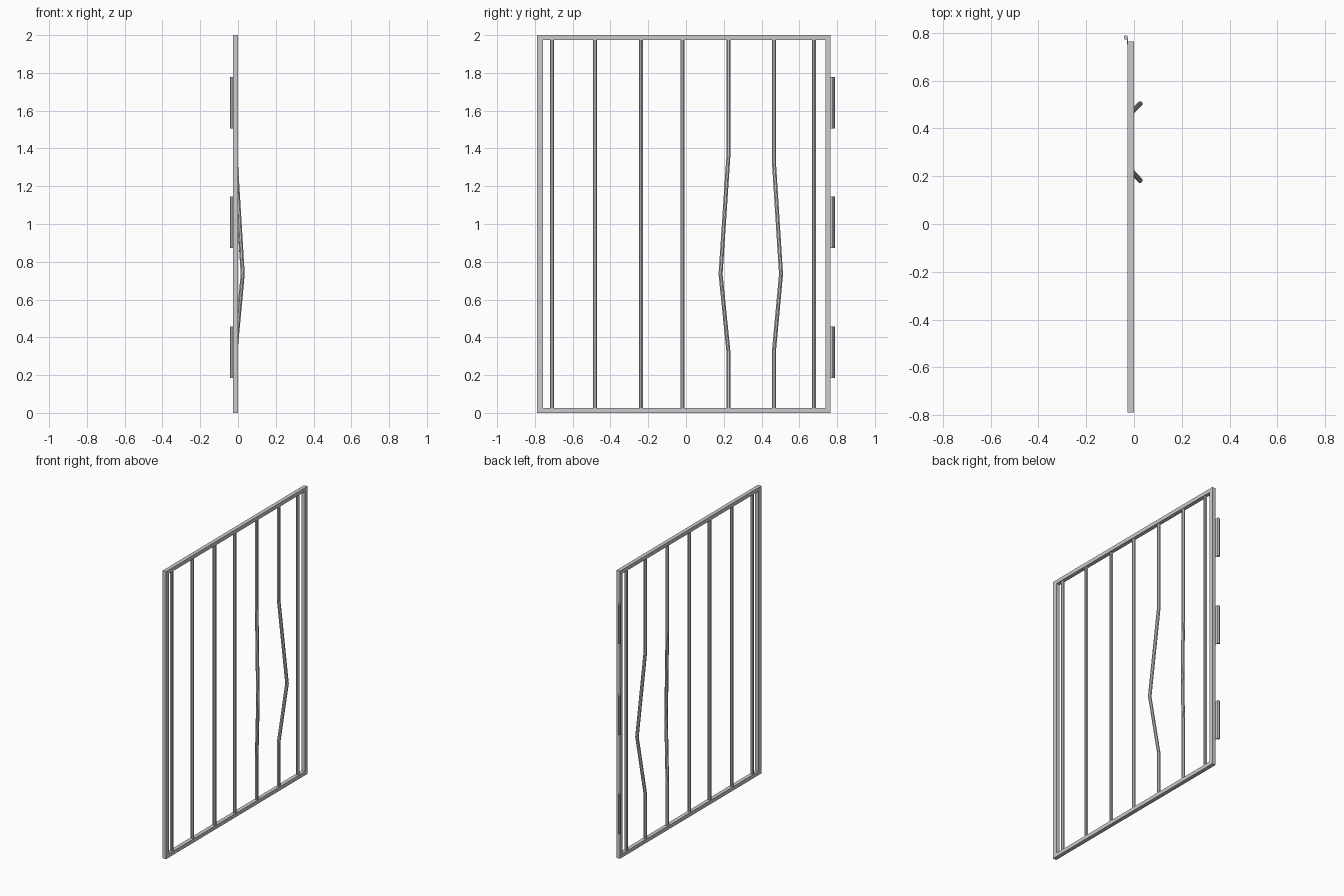
import bpy, bmesh, math
from mathutils import Vector

if "Cube" in bpy.data.objects:
    bpy.data.objects.remove(bpy.data.objects["Cube"])

X0, X1 = -0.027, 0.0          # frame depth
XC = (X0 + X1) / 2
Y0, Y1 = -0.79, 0.764         # frame width
T = 0.026                     # frame rail thickness


def finish(name, bm):
    bmesh.ops.recalc_face_normals(bm, faces=bm.faces[:])
    me = bpy.data.meshes.new(name)
    bm.to_mesh(me)
    bm.free()
    ob = bpy.data.objects.new(name, me)
    bpy.context.collection.objects.link(ob)
    return ob


def box(name, lo, hi):
    bm = bmesh.new()
    bmesh.ops.create_cube(bm, size=1)
    for v in bm.verts:
        v.co = Vector([lo[i] + (v.co[i] + 0.5) * (hi[i] - lo[i]) for i in range(3)])
    return finish(name, bm)


def rod(name, path, r, sides=8):
    """Upright faceted rod swept through a list of centre points."""
    bm = bmesh.new()
    rings = []
    for p in path:
        rings.append([bm.verts.new((p[0] + r * math.cos(a), p[1] + r * math.sin(a), p[2]))
                      for a in (2 * math.pi * (k + 0.5) / sides for k in range(sides))])
    for a, b in zip(rings, rings[1:]):
        for k in range(sides):
            n = (k + 1) % sides
            bm.faces.new((a[k], a[n], b[n], b[k]))
    bm.faces.new(rings[0])
    bm.faces.new(rings[-1])
    return finish(name, bm)


# Outer frame
box("bottom_rail", (X0, Y0, 0), (X1, Y1, T))
box("top_rail", (X0, Y0, 2 - T), (X1, Y1, 2))
box("latch_post", (X0, Y0, T), (X1, Y0 + 0.033, 2 - T))
box("hinge_post", (X0, Y1 - T, T), (X1, Y1, 2 - T))

# Straight bars
R = 0.0115
for i, y in enumerate((-0.709, -0.482, -0.239, -0.018, 0.677)):
    rod(f"bar_{i + 1}", [(XC, y, T - 0.005), (XC, y, 2 - T + 0.005)], R)

# Two bars pried apart and pushed outward
for name, y, yb, zl, zh in (("bent_bar_left", 0.225, 0.183, 0.32, 1.37),
                            ("bent_bar_right", 0.466, 0.503, 0.33, 1.32)):
    rod(name, [(XC, y, T - 0.005), (XC, y, zl), (0.025, yb, 0.735),
               (XC, y, zh), (XC, y, 2 - T + 0.005)], R)

# Hinges: knuckle plus thin leaf against the post
for i, z in enumerate((0.185, 0.873, 1.505)):
    rod(f"hinge_knuckle_{i + 1}", [(-0.034, 0.781, z), (-0.034, 0.781, z + 0.273)], 0.0095)
    box(f"hinge_leaf_{i + 1}", (X0 - 0.002, Y1 - 0.012, z), (X0 + 0.001, 0.78, z + 0.273))
